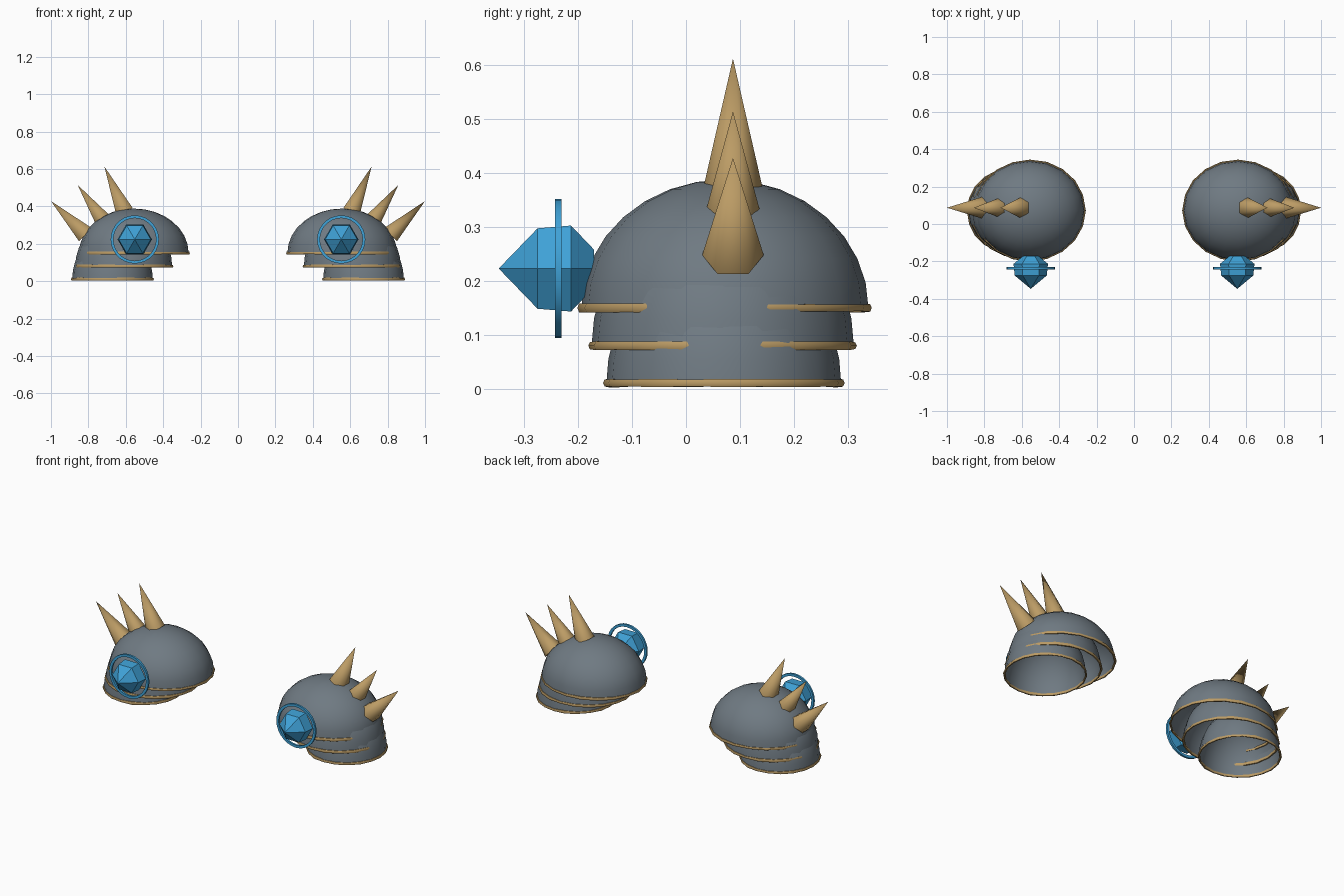
import bpy, bmesh, math, random
from mathutils import Vector

if "Cube" in bpy.data.objects:
    bpy.data.objects.remove(bpy.data.objects["Cube"])

random.seed(4)


def material(name, rgb):
    m = bpy.data.materials.new(name)
    m.diffuse_color = (*rgb, 1)
    m.use_nodes = True
    m.node_tree.nodes["Principled BSDF"].inputs["Base Color"].default_value = m.diffuse_color
    return m


STEEL = material("grey steel", (0.16, 0.195, 0.225))
GOLD = material("dull gold", (0.50, 0.33, 0.13))
BLUE = material("blue crystal", (0.05, 0.36, 0.68))


def skin(name, rings, mat, close_loop=False, caps=(False, False), angle=None):
    """Bridge a list of vertex rings; a ring of one point is a tip."""
    bm = bmesh.new()
    rows = [[bm.verts.new(p) for p in ring] for ring in rings]
    pairs = list(zip(rows, rows[1:])) + ([(rows[-1], rows[0])] if close_loop else [])
    for a, b in pairs:
        n = max(len(a), len(b))
        for i in range(n):
            j = (i + 1) % n
            if len(b) == 1:
                bm.faces.new((a[i], a[j], b[0]))
            elif len(a) == 1:
                bm.faces.new((a[0], b[j], b[i]))
            else:
                bm.faces.new((a[i], a[j], b[j], b[i]))
    for row, cap in ((rows[0], caps[0]), (rows[-1], caps[1])):
        if cap:
            bm.faces.new(row)
    bmesh.ops.recalc_face_normals(bm, faces=bm.faces[:])
    me = bpy.data.meshes.new(name)
    bm.to_mesh(me)
    bm.free()
    me.materials.append(mat)
    ob = bpy.data.objects.new(name, me)
    bpy.context.collection.objects.link(ob)
    if angle:
        bpy.ops.object.select_all(action='DESELECT')
        ob.select_set(True)
        bpy.context.view_layer.objects.active = ob
        bpy.ops.object.shade_smooth_by_angle(angle=math.radians(angle))
    # opposite shoulder
    mod = ob.modifiers.new("other shoulder", 'MIRROR')
    mod.use_axis = (True, False, False)
    mod.use_mirror_merge = False
    return ob


def turn(i, n):
    return 2 * math.pi * i / n


def shell(name, cx, cy, z, rx, ry, h, n=20, rows=8):
    """Open-bottomed ellipsoid cap."""
    rings = []
    for k in range(rows):
        t = math.pi / 2 * k / rows
        c, s = math.cos(t), math.sin(t)
        rings.append([(cx + rx * c * math.cos(turn(i, n)),
                       cy + ry * c * math.sin(turn(i, n)), z + h * s) for i in range(n)])
    rings.append([(cx, cy, z + h)])
    return skin(name, rings, STEEL, angle=60)


def trim(name, cx, cy, z, rx, ry, n=20):
    """Slightly hammered tube that follows a rim."""
    rings = []
    for i in range(n):
        a = turn(i, n)
        w = random.uniform(0.75, 1.1)
        rings.append([(cx + (rx + 0.007 * w * math.cos(turn(j, 6))) * math.cos(a),
                       cy + (ry + 0.007 * w * math.cos(turn(j, 6))) * math.sin(a),
                       z + 0.009 * w * math.sin(turn(j, 6))) for j in range(6)])
    return skin(name, rings, GOLD, close_loop=True, angle=50)


def spike(name, base, tip, r, n=6):
    base, tip = Vector(base), Vector(tip)
    side = Vector((0, 1, 0))
    up = (tip - base).normalized().cross(side)
    ring = [base + side * r * math.cos(turn(i, n)) + up * r * math.sin(turn(i, n))
            for i in range(n)]
    return skin(name, [ring, [tip]], GOLD, caps=(True, False), angle=62)


# Overlapping shoulder plates with rim trims: centre x, y, rim z, radii, height
for part, cx, cy, z, rx, ry, h in (
        ("upper", 0.557, 0.072, 0.150, 0.293, 0.266, 0.238),
        ("middle", 0.611, 0.068, 0.080, 0.259, 0.243, 0.262),
        ("lower", 0.671, 0.070, 0.004, 0.216, 0.218, 0.264)):
    shell(part + "_plate", cx, cy, z, rx, ry, h)
    trim(part + "_trim", cx, cy, max(z, 0.011), rx, ry)

# Spikes fanning outward
spike("inner_spike", (0.607, 0.087, 0.372), (0.714, 0.087, 0.612), 0.055)
spike("middle_spike", (0.728, 0.087, 0.334), (0.857, 0.087, 0.514), 0.049)
spike("outer_spike", (0.815, 0.087, 0.248), (1.0, 0.087, 0.428), 0.057)

# Hexagonal crystal on the front
GX, GZ = 0.552, 0.223
profile = ((-0.275, 0.086), (-0.213, 0.092), (-0.17, 0.04))
rings = [[(GX, -0.347, GZ)]]
for y, r in profile:
    rings.append([(GX + r * math.cos(turn(i, 6)), y, GZ + r * math.sin(turn(i, 6)))
                  for i in range(6)])
skin("crystal", rings, BLUE, caps=(False, True))

# Thin hoop around the crystal
section = ((0.129, -0.243), (0.129, -0.231), (0.114, -0.231), (0.114, -0.243))
hoop = [[(GX + r * math.cos(turn(i, 28)), y, GZ + r * math.sin(turn(i, 28)))
         for r, y in section] for i in range(28)]
skin("crystal_hoop", hoop, BLUE, close_loop=True, angle=30)
